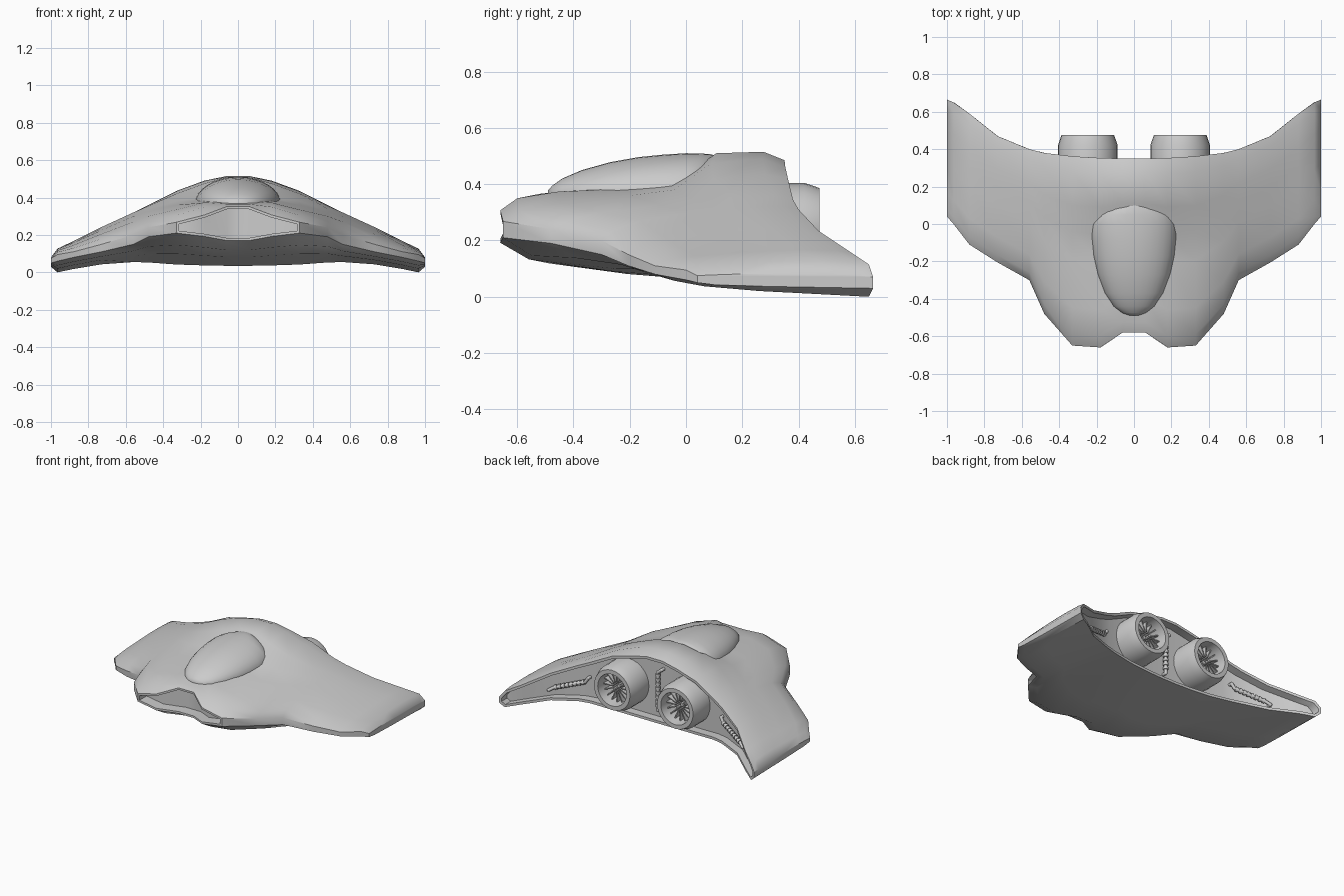
import bpy, bmesh, math
from mathutils import Vector, Matrix

if "Cube" in bpy.data.objects:
    bpy.data.objects.remove(bpy.data.objects["Cube"])


def finish(bm, name, angle=38):
    bmesh.ops.recalc_face_normals(bm, faces=bm.faces)
    me = bpy.data.meshes.new(name)
    bm.to_mesh(me)
    bm.free()
    ob = bpy.data.objects.new(name, me)
    bpy.context.collection.objects.link(ob)
    bpy.ops.object.select_all(action='DESELECT')
    ob.select_set(True)
    bpy.context.view_layer.objects.active = ob
    bpy.ops.object.shade_smooth_by_angle(angle=math.radians(angle))
    return ob


def loft(bm, rings):
    """Join closed rings of points; returns strips[ring][side] of faces."""
    vs = [[bm.verts.new(p) for p in r] for r in rings]
    n = len(vs[0])
    strips = [[bm.faces.new((a[k], a[(k + 1) % n], b[(k + 1) % n], b[k])) for k in range(n)]
              for a, b in zip(vs, vs[1:])]
    bm.faces.new(vs[0])
    bm.faces.new(vs[-1][::-1])
    return strips


def recess(bm, faces, rim, dy):
    bmesh.ops.recalc_face_normals(bm, faces=bm.faces)
    bmesh.ops.inset_region(bm, faces=faces, thickness=rim, use_even_offset=True)
    ext = bmesh.ops.extrude_face_region(bm, geom=faces)
    bmesh.ops.delete(bm, geom=[f for f in faces if f.is_valid], context='FACES_ONLY')
    for v in ext['geom']:
        if isinstance(v, bmesh.types.BMVert):
            v.co.y += dy


# Hull: spanwise stations (x, front y, rear y, front top/bottom z, rear top/bottom z)
PLAN = [(.06, -.58, .35, .352, .17, .485, .035), (.18, -.66, .353, .307, .192, .46, .037),
        (.33, -.65, .362, .268, .21, .42, .042), (.48, -.48, .38, .24, .19, .345, .053),
        (.56, -.30, .40, .20, .15, .31, .055), (.73, -.205, .47, .15, .11, .235, .043),
        (.88, -.11, .59, .11, .08, .155, .018), (.965, 0.0, .65, .095, .06, .115, .0),
        (1.0, .04, .665, .075, .05, .07, .03)]
# Top heights at chord fractions
FR = (.06, .2, .45, .6, .74, .92)
TOPS = [(.365, .378, .39, .42, .51, .515), (.35, .373, .385, .40, .475, .49),
        (.305, .335, .36, .38, .42, .435), (.27, .30, .325, .34, .355, .36),
        (.235, .27, .30, .31, .32, .32), (.18, .205, .225, .235, .242, .242),
        (.13, .145, .158, .163, .167, .164), (.108, .117, .124, .127, .127, .123),
        (.077, .08, .08, .08, .08, .075)]


def station(row, tops, s):
    x, y0, y1, ft, fb, rt, rb = row
    Y = lambda f: y0 + (y1 - y0) * f
    pts = [(y1, rt)] + [(Y(f), z) for f, z in zip(FR[::-1], tops[::-1])]
    pts += [(y0, ft), (y0, fb), (Y(.1), fb + (rb - fb) * .38), (Y(.4), fb + (rb - fb) * .66), (y1, rb)]
    return [(s * x, y, z) for y, z in pts]


bm = bmesh.new()
pairs = list(zip(PLAN, TOPS))
rings = [station(p, t, -1) for p, t in pairs[::-1]] + [station(p, t, 1) for p, t in pairs]
strips = loft(bm, rings)
mid = len(strips) // 2
rear = [s[-1] for s in strips]
nose = [s[7] for s in strips[mid - 2:mid + 3]]
recess(bm, rear, .018, -.06)
recess(bm, nose, .014, .08)
finish(bm, "hull")

# Canopy: stations (y, half width, top z)
CAN = [(-.49, .02, .378), (-.475, .065, .395), (-.44, .11, .42), (-.37, .157, .45), (-.27, .195, .478),
       (-.17, .218, .496), (-.08, .228, .505), (0, .23, .51), (.05, .215, .509), (.085, .17, .507), (.11, .09, .50)]
bm = bmesh.new()
loft(bm, [[(w * math.cos(a), y, .365 + (t - .365) * math.sin(a) * (1 if math.sin(a) > 0 else .3))
           for a in (i * math.tau / 32 for i in range(32))] for y, w, t in CAN])
finish(bm, "canopy", 50)

# Engines: lathed nozzle, inner radial fins and a centre cone
NOZ = [(.13, .26), (.16, .28), (.16, .42), (.141, .475), (.112, .475), (.10, .345), (.03, .345), (.012, .40)]
for s, side in ((-1, "left"), (1, "right")):
    c = Vector((s * .247, 0, .245))
    bm = bmesh.new()
    loft(bm, [[c + Vector((r * math.cos(a), y, r * math.sin(a)))
               for a in (i * math.tau / 28 for i in range(28))] for r, y in NOZ])
    finish(bm, side + "_engine")
    bm = bmesh.new()
    for i in range(16):
        m = (Matrix.Translation(c) @ Matrix.Rotation(i * math.tau / 16, 4, 'Y')
             @ Matrix.Translation((.07, .38, 0)) @ Matrix.Diagonal((.07, .08, .007, 1)))
        bmesh.ops.create_cube(bm, size=1, matrix=m)
    finish(bm, side + "_engine_fins")


# Ribbed hoses on the rear bulkhead
def hose(name, pts, ribs=8):
    pts = [Vector(p) for p in pts]
    bm = bmesh.new()

    def rod(a, b, r):
        d = b - a
        m = Matrix.Translation((a + b) / 2) @ d.to_track_quat('Z', 'Y').to_matrix().to_4x4()
        bmesh.ops.create_cone(bm, cap_ends=True, segments=10, radius1=r, radius2=r, depth=d.length, matrix=m)
    for a, b in zip(pts, pts[1:]):
        rod(a, b, .011)
        bmesh.ops.create_icosphere(bm, subdivisions=2, radius=.0115, matrix=Matrix.Translation(b))
    a, b = pts[2], pts[-3]
    for i in range(ribs):
        p = a.lerp(b, (i + .5) / ribs)
        h = (b - a) / ribs * .3
        rod(p - h, p + h, .017)
    finish(bm, name)


hose("centre_hose", [(-.03, .27, .40), (-.03, .315, .40), (0, .315, .375),
                     (0, .315, .13), (.0, .315, .11), (.0, .27, .11)])
for s, side in ((-1, "left"), (1, "right")):
    hose(side + "_hose", [(s * .52, .30, .21), (s * .52, .35, .21), (s * .54, .355, .18),
                          (s * .73, .435, .12), (s * .76, .45, .10), (s * .76, .40, .10)])
